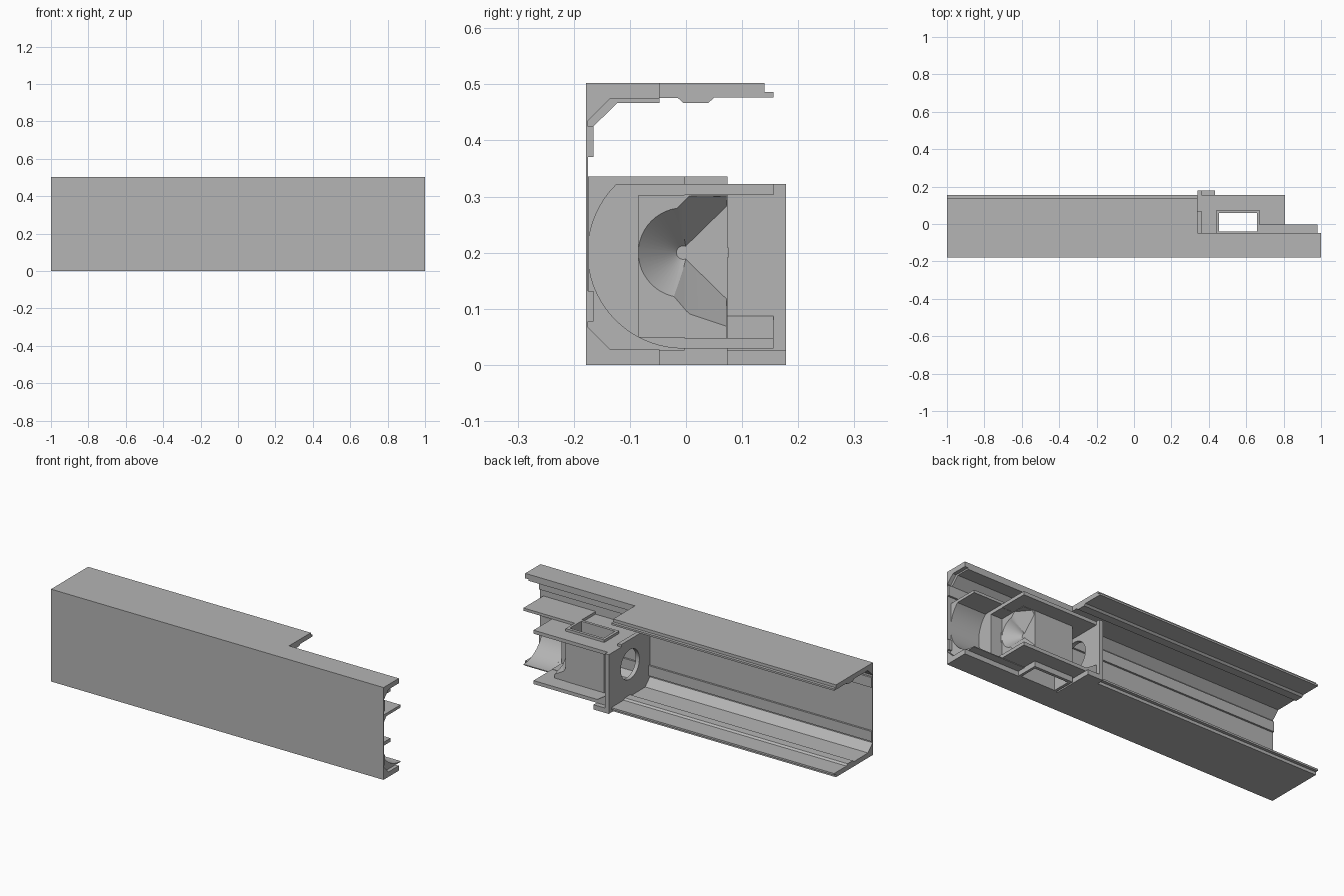
import bpy, bmesh, math
from mathutils import Matrix

cube = bpy.data.objects.get("Cube")
if cube:
    bpy.data.objects.remove(cube, do_unlink=True)

grey = bpy.data.materials.new("plain grey")
grey.use_nodes = True
grey.diffuse_color = (0.46, 0.46, 0.46, 1)
grey.node_tree.nodes["Principled BSDF"].inputs["Base Color"].default_value = (0.46, 0.46, 0.46, 1)
H = 0.502  # overall height


def finish(name, bm):
    bmesh.ops.recalc_face_normals(bm, faces=bm.faces)
    mesh = bpy.data.meshes.new(name)
    bm.to_mesh(mesh)
    bm.free()
    mesh.materials.append(grey)
    ob = bpy.data.objects.new(name, mesh)
    bpy.context.collection.objects.link(ob)
    return ob


def extrude_x(name, points, x0, x1):
    """Extrude a (y, z) profile along x."""
    bm = bmesh.new()
    face = bm.faces.new([bm.verts.new((x0, y, z)) for y, z in points])
    res = bmesh.ops.extrude_face_region(bm, geom=[face])
    moved = [v for v in res["geom"] if isinstance(v, bmesh.types.BMVert)]
    bmesh.ops.translate(bm, verts=moved, vec=(x1 - x0, 0, 0))
    return finish(name, bm)


def box(name, x0, x1, y0, y1, z0, z1):
    return extrude_x(name, [(y0, z0), (y1, z0), (y1, z1), (y0, z1)], x0, x1)


def cone_x(name, x0, x1, r0, r1, y, z, sides=48):
    bm = bmesh.new()
    bmesh.ops.create_cone(bm, cap_ends=True, segments=sides, radius1=r0, radius2=r1, depth=x1 - x0)
    turn = Matrix.Translation(((x0 + x1) / 2, y, z)) @ Matrix.Rotation(math.pi / 2, 4, 'Y')
    bmesh.ops.transform(bm, matrix=turn, verts=bm.verts)
    return finish(name, bm)


def hull(name, points):
    bm = bmesh.new()
    for p in points:
        bm.verts.new(p)
    bmesh.ops.convex_hull(bm, input=bm.verts)
    return finish(name, bm)


def cut(ob, *cutters):
    """Cut the part with each cutter and bake the result."""
    for c in cutters:
        c.hide_render = True
        mod = ob.modifiers.new("cut", 'BOOLEAN')
        mod.operation = 'DIFFERENCE'
        mod.solver = 'EXACT'
        mod.object = c
    bpy.context.view_layer.update()
    graph = bpy.context.evaluated_depsgraph_get()
    baked = bpy.data.meshes.new_from_object(ob.evaluated_get(graph))
    ob.modifiers.clear()
    ob.data = baked


def mirrored(half):
    """Close an inner half profile with its copy below mid height."""
    return half + [(y, H - z) for y, z in reversed(half)]


# Outer channel: long section with full flanges, short section cut back
wall = [(-.135, .475), (-.175, .435), (-.175, .425), (-.165, .425), (-.165, .37), (-.175, .37)]
lip = [(-.178, H), (.14, H), (.14, .486), (.156, .486), (.156, .476),
       (.05, .476), (.04, .467), (-.005, .467), (-.015, .476)]
extrude_x("long_channel", mirrored(lip + wall), -1, .34)
extrude_x("short_channel", mirrored([(-.178, H), (-.047, H), (-.047, .475)] + wall), .34, 1)

# Corner rails inside the channel
rail = [(-.047, .477), (-.047, .467), (-.122, .467), (-.165, .425), (-.176, .425), (-.176, .436), (-.136, .477)]
extrude_x("upper_rail", rail, .34, .98)
extrude_x("lower_rail", [(y, H - z) for y, z in rail], .34, .98)

# Cross wall with a round hole and a foot
cross_wall = extrude_x("cross_wall", [(-.175, .08), (-.12, .025), (.178, .025), (.178, .322), (.07, .322),
                                      (.07, .336), (-.175, .336)], .34, .362)
hole = cone_x("hole_cutter", .3, .4, .08, .08, -.005, .2)
cut(cross_wall, hole)
box("foot", .34, .432, -.047, .178, 0, .026)

# Horizontal shelves and the upright shaft through them
shaft_hole = box("shaft_cutter", .455, .658, -.04, .058, -.1, .6)
for name, z0, z1 in (("upper_shelf", .303, .322), ("lower_shelf", .029, .048)):
    shelf = box(name, .36, .808, -.172, .156, z0, z1)
    cut(shelf, shaft_hole)
shaft = box("shaft", .44, .672, -.055, .074, 0, .336)
cut(shaft, shaft_hole)

# Small ramp between cross wall and shaft
hull("ramp", [(x, y, z) for y in (.07, .156) for x, z in ((.36, .045), (.36, .088), (.43, .045))])

# Socket at the open end: clipped round bore leading into a funnel
arc = [math.radians(a) for a in range(0, 360, 5)]
bore = extrude_x("bore_cutter", [(-.005 + .17 * math.cos(a), min(.2 + .17 * math.sin(a), .321 + .0001 * math.sin(a)))
                                 for a in arc], .808, 1.05)
recess = box("recess_cutter", .74, .83, -.085, .2, .05, .302)
funnel = cone_x("funnel_cutter", .673, .745, .012, .085, -.005, .2)
slot = hull("slot_cutter", [(.673, 0, .212), (.673, 0, .188), (.673, .09, .3), (.673, .09, .1),
                            (.745, -.03, .272), (.745, -.03, .125), (.745, 0, .301), (.745, 0, .09),
                            (.745, .09, .301), (.745, .09, .06)])
socket = box("socket", .665, .98, -.174, -.003, .026, .336)
cut(socket, bore, recess, funnel, slot)
funnel_side = box("funnel_side", .665, .74, -.004, .072, .047, .304)
cut(funnel_side, funnel, slot)

for ob in (hole, shaft_hole, bore, recess, funnel, slot):
    bpy.data.objects.remove(ob, do_unlink=True)

# Soft shading on the round surfaces
bpy.ops.object.select_all(action='DESELECT')
for ob in (cross_wall, socket, funnel_side):
    ob.select_set(True)
bpy.context.view_layer.objects.active = socket
bpy.ops.object.shade_smooth_by_angle(angle=math.radians(25))
